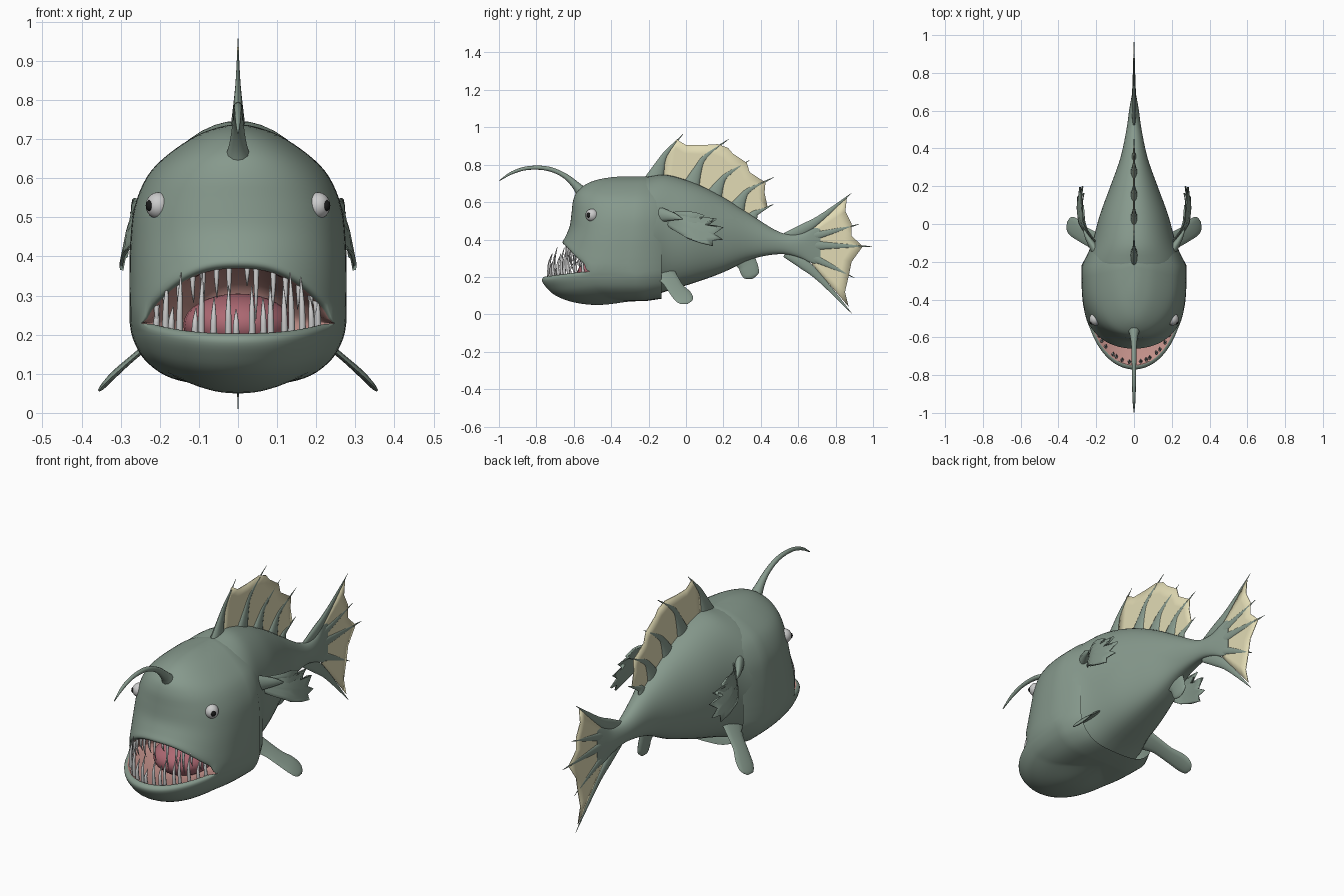
import bpy, bmesh, random
from math import sin, cos, pi, radians
from mathutils import Vector

if "Cube" in bpy.data.objects:
    bpy.data.objects.remove(bpy.data.objects["Cube"])

random.seed(4)


def material(name, rgb):
    m = bpy.data.materials.new(name)
    m.diffuse_color = (*rgb, 1)
    m.use_nodes = True
    m.node_tree.nodes["Principled BSDF"].inputs["Base Color"].default_value = m.diffuse_color
    return m


SKIN = material("skin", (0.24, 0.32, 0.265))
WEB = material("membrane", (0.76, 0.71, 0.46))
GUM = material("gum", (0.56, 0.29, 0.26))
TONGUE = material("tongue", (0.42, 0.14, 0.17))
BLACK = material("pupil", (0.01, 0.01, 0.01))


def spline(pts, n):
    """Catmull-Rom through tuples of any length."""
    p = [pts[0]] + list(pts) + [pts[-1]]
    out = []
    for i in range(1, len(p) - 2):
        for k in range(n):
            t = k / n
            out.append(tuple(0.5 * (2 * b + (c - a) * t + (2 * a - 5 * b + 4 * c - d) * t * t
                                    + (3 * b - a - 3 * c + d) * t ** 3)
                             for a, b, c, d in zip(*p[i - 1:i + 3])))
    return out + [tuple(pts[-1])]


def grid(name, rows, mats, wrap=False, pick=None, mirror=False, thick=0):
    """Skin a list of point rows; wrap closes each row to a capped ring."""
    bm = bmesh.new()
    vs = [[bm.verts.new(co) for co in r] for r in rows]
    n = len(rows[0])
    for i in range(len(rows) - 1):
        for j in range(n if wrap else n - 1):
            k = (j + 1) % n
            f = bm.faces.new((vs[i][j], vs[i][k], vs[i + 1][k], vs[i + 1][j]))
            f.material_index = pick(i) if pick else 0
    if wrap:
        bm.faces.new(vs[0])
        bm.faces.new(vs[-1])
    bmesh.ops.remove_doubles(bm, verts=bm.verts, dist=0.0003)
    bmesh.ops.recalc_face_normals(bm, faces=bm.faces)
    me = bpy.data.meshes.new(name)
    bm.to_mesh(me)
    bm.free()
    ob = bpy.data.objects.new(name, me)
    bpy.context.collection.objects.link(ob)
    for m in mats:
        me.materials.append(m)
    if thick:
        s = ob.modifiers.new("thickness", 'SOLIDIFY')
        s.thickness, s.offset = thick, 0
    if mirror:
        ob.modifiers.new("mirror", 'MIRROR')
    bpy.ops.object.select_all(action='DESELECT')
    bpy.context.view_layer.objects.active = ob
    ob.select_set(True)
    bpy.ops.object.shade_smooth_by_angle(angle=radians(50))
    return ob


def limb(name, pts, mats, normal=(1, 0, 0), flat=1, n=5, sides=12, mirror=False):
    """Tapered tube through (x, y, z, radius), flattened along normal."""
    p = spline(pts, n)
    rows = []
    for i, q in enumerate(p):
        t = Vector(p[min(i + 1, len(p) - 1)][:3]) - Vector(p[max(i - 1, 0)][:3])
        u = t.cross(Vector(normal)).normalized()
        w = u.cross(t).normalized()
        r = max(q[3], 0.0008)
        rows.append([Vector(q[:3]) + r * cos(a) * u + r * flat * sin(a) * w
                     for a in (2 * pi * k / sides for k in range(sides))])
    return grid(name, rows, mats, wrap=True, mirror=mirror)


def ball(name, loc, scale, mat):
    bpy.ops.mesh.primitive_uv_sphere_add(segments=24, ring_count=16, radius=1, location=loc)
    ob = bpy.context.object
    ob.name, ob.scale = name, scale
    bpy.ops.object.shade_smooth()
    if mat:
        ob.data.materials.append(mat)


# Head: U-shaped outlines (half width, front y, centre z, side z, squareness)
YB = -0.22


def outline_point(row, t):
    w, yf, zc, zs, q = row
    f = min(1, (abs(sin(t)) / 0.9) ** 2.5)
    return (w * sin(t), YB + (yf - YB) * max(cos(t), 0) ** q, zc + (zs - zc) * f)


def head_row(i, row):
    """One outline; the lips close behind the mouth corner, cheeks taper to the body."""
    pts = []
    for t in ANG:
        p = Vector(outline_point(row, t))
        if 20 <= i <= 56:
            g = min(1, max(0, (abs(sin(t)) - .82) / .08))
            p = p.lerp(Vector(outline_point((.277, -.71, .2, .23, .62), t)), g * g * (3 - 2 * g))
        pts.append(p)
    ends = [Vector((p.x * .83, -.13, .41 + (p.z - .41) * .96)) for p in (pts[0], pts[-1])]
    return [ends[0]] + pts + [ends[1]]


head = [(0, -.30, .07, .07, .75), (.11, -.46, .05, .075, .72), (.185, -.60, .064, .095, .72),
        (.238, -.70, .102, .135, .75), (.265, -.752, .15, .18, .78), (.275, -.77, .185, .22, .8),
        (.262, -.75, .203, .232, .8), (.245, -.72, .19, .225, .8), (.20, -.52, .16, .21, .7),
        (.15, -.36, .21, .23, .6), (.15, -.36, .32, .24, .6), (.20, -.5, .37, .25, .55),
        (.245, -.61, .37, .24, .52), (.265, -.645, .37, .24, .52), (.276, -.66, .385, .26, .52),
        (.278, -.645, .415, .33, .54), (.276, -.622, .47, .43, .57), (.265, -.612, .54, .525, .62),
        (.232, -.603, .61, .605, .65), (.18, -.575, .665, .66, .68), (.105, -.50, .712, .71, .75),
        (.04, -.38, .735, .733, .8), (0, -.25, .738, .738, .8)]
ANG = [pi * (k / 64 - 0.5) for k in range(65)]
grid("head", [head_row(i, r) for i, r in enumerate(spline(head, 4))], [SKIN, GUM],
     pick=lambda i: 1 if 6 <= i // 4 < 13 else 0)
ball("tongue", (0, -.44, .225), (.14, .14, .08), TONGUE)

# Body: cross-sections (y, bottom, top, half width)
body = [(-.25, .085, .725, .262), (-.2, .092, .737, .262), (-.1, .125, .745, .222),
        (.05, .17, .70, .18), (.2, .225, .625, .125), (.35, .295, .53, .072),
        (.5, .322, .44, .04), (.6, .305, .43, .026), (.67, .275, .46, .014), (.72, .27, .465, .004)]
grid("body", [[(w * abs(cos(a)) ** (1 if a < pi else .7) * (1 if cos(a) > 0 else -1), y,
                (b + t) / 2 + (t - b) / 2 * sin(a))
               for a in (2 * pi * k / 48 for k in range(48))] for y, b, t, w in spline(body, 5)],
     [SKIN], wrap=True)

# Lure on the forehead
limb("lure", [(0, -.54, .63, .042), (0, -.585, .685, .023), (0, -.65, .742, .014), (0, -.74, .779, .012),
              (0, -.845, .782, .010), (0, -.93, .757, .008), (0, -.997, .715, .002)], [SKIN])

# Eyes
for s, side in ((1, "right"), (-1, "left")):
    ball("eye_" + side, (s * .204, -.503, .53), (.032, .034, .034), None)
    ball("pupil_" + side, (s * .224, -.518, .53), (.012, .014, .015), BLACK)

# Teeth along both jaws
for k in range(17):
    t = radians(-56 + 7 * k + random.uniform(-2, 2))
    x, y, z = outline_point((.25, -.73, .195, .22, .8), t)
    h = random.choice((.07, .1, .13, .155, .165)) * (1 - .3 * abs(sin(t)) ** 3)
    limb("lower_tooth", [(x, y, z - .01, .009), (x * .99, y - .006, z + h * .5, .007),
                         (x * .97, y + .012, z + h, .001)], [], n=3, sides=8)
for k in range(14):
    t = radians(-52 + 8 * k + random.uniform(-2, 2))
    x, y, z = outline_point((.258, -.635, .375, .25, .52), t)
    h = random.choice((.05, .08, .11, .14)) * (1 - .5 * abs(sin(t)) ** 2)
    limb("upper_tooth", [(x, y, z + .01, .008), (x, y - .006, z - h * .5, .005),
                         (x * .98, y + .008, z - h, .001)], [], n=3, sides=8)

# Dorsal fin spines (base, bend, tip in y, z) and membrane
for y0, z0, y1, z1, y2, z2 in ((-.16, .75, -.1, .87, -.016, .963), (.03, .70, .105, .845, .23, .938),
                               (.15, .65, .225, .75, .342, .826), (.27, .58, .345, .67, .47, .733),
                               (.34, .51, .39, .55, .467, .588)):
    ym, zm = y0 + .42 * (y1 - y0), z0 + .5 * (z1 - z0)
    limb("dorsal_spine", [(0, y0 - .02, z0 - .06, .06), (0, ym, zm, .024), (0, y1, z1, .012),
                          (0, y2, z2, .001)], [SKIN], flat=.4)


def sheet(name, inner, outer, mat, x=lambda y, z: 0, n=5, thick=.004, mirror=False):
    rows = []
    for (a, b), (c, d) in zip(inner, outer):
        line = [(a + (c - a) * k / n, b + (d - b) * k / n) for k in range(n + 1)]
        rows.append([(x(y, z), y, z) for y, z in line])
    grid(name, rows, [mat], thick=thick, mirror=mirror)


edge = [(-.11, .86), (-.05, .935), (.0, .905), (.09, .905), (.17, .91), (.225, .89), (.25, .86),
        (.325, .81), (.34, .76), (.425, .705), (.42, .65), (.435, .58), (.39, .54)]
m = len(edge) - 1
sheet("dorsal_membrane", [(-.12 + .45 * i / m, .72 - .23 * i / m) for i in range(m + 1)], edge, WEB)

# Tail spines and membrane
for y2, z2, zb in ((.885, .648, .415), (.925, .482, .395), (.995, .363, .37), (.9, .195, .345), (.888, .003, .325)):
    y1, z1 = .55 + .5 * (y2 - .55), zb + .42 * (z2 - zb)
    limb("tail_spine", [(0, .53, zb, .02), (0, .53 + .5 * (y1 - .53), zb + .4 * (z1 - zb), .028),
                        (0, y1, z1, .018), (0, y2, z2, .001)], [SKIN], flat=.4)
edge = [(.86, .622), (.852, .55), (.885, .485), (.885, .42), (.945, .363), (.885, .28), (.87, .205),
        (.85, .12), (.87, .04)]
sheet("tail_membrane", [(.66, .445 - .02 * i) for i in range(9)], edge, WEB)

# Ragged pectoral fins
tips = [(-.12, .55), (-.03, .537), (.05, .545), (.1, .528), (.08, .51), (.165, .51), (.115, .475), (.2, .465),
        (.15, .43), (.197, .4), (.14, .395), (.145, .365), (.08, .38), (.01, .405), (-.06, .45), (-.12, .5)]
m = len(tips) - 1
sheet("pectoral_fin", [(-.135, .55 - .05 * i / m) for i in range(m + 1)], tips, SKIN, thick=.009, mirror=True, n=8,
      x=lambda y, z: .285 + .2 * (.45 - z) - .095 * max(0, -(y - .02) / .15) ** 1.5 - .1 * max(0, y - .1))
limb("pectoral_root", [(.18, -.17, .535, .05), (.215, -.12, .53, .036), (.25, -.065, .522, .02),
                       (.27, -.02, .51, .003)], [SKIN], flat=.6, mirror=True)

# Ventral paddles and anal fin
limb("ventral_fin", [(.15, -.14, .24, .075), (.21, -.09, .19, .05), (.27, -.055, .14, .046), (.315, -.02, .10, .052),
                     (.343, .002, .07, .04), (.354, .01, .057, .003)],
     [SKIN], normal=(.7, 0, .7), flat=.17, mirror=True)
limb("anal_fin", [(0, .29, .33, .075), (0, .325, .275, .053), (0, .34, .235, .05), (0, .35, .205, .04),
                  (0, .355, .19, .003)], [SKIN], flat=.22)
